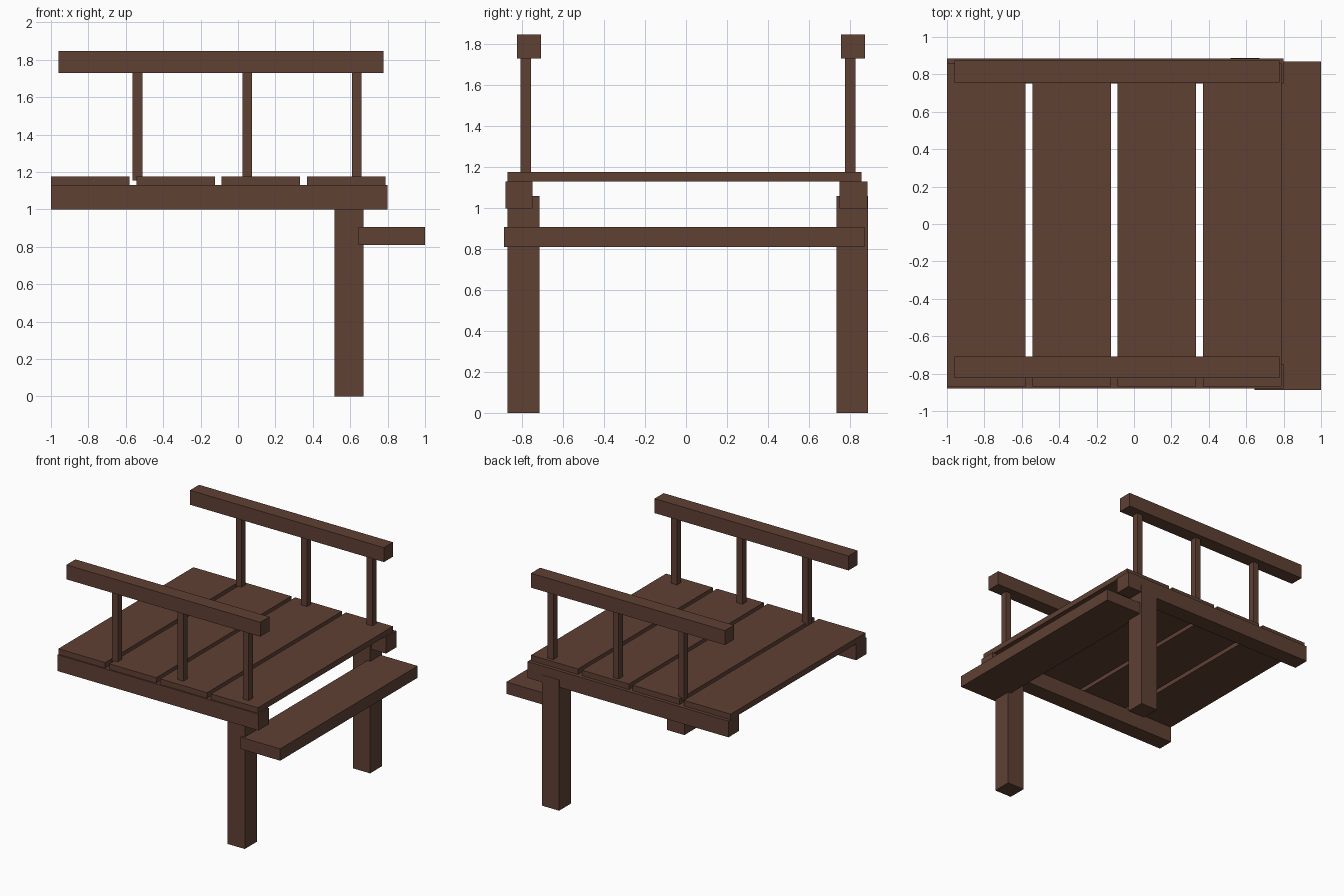
import bpy

if "Cube" in bpy.data.objects:
    bpy.data.objects.remove(bpy.data.objects["Cube"])

wood = bpy.data.materials.new("dark brown wood")
wood.diffuse_color = (0.115, 0.052, 0.034, 1)
wood.use_nodes = True
wood.node_tree.nodes["Principled BSDF"].inputs["Base Color"].default_value = wood.diffuse_color


def box(name, x, y, z):
    """Box from (min, max) ranges on each axis."""
    bpy.ops.mesh.primitive_cube_add(size=1, location=[sum(r) / 2 for r in (x, y, z)])
    ob = bpy.context.object
    ob.name = name
    ob.scale = [r[1] - r[0] for r in (x, y, z)]
    bpy.ops.object.transform_apply(location=False, rotation=False, scale=True)
    ob.data.materials.append(wood)
    return ob


# Deck planks
for i, x0 in enumerate((-1.0, -0.543, -0.088, 0.368)):
    box(f"deck_plank_{i + 1}", (x0, x0 + 0.42), (-0.87, 0.857), (1.13, 1.175))

# Both sides: (name, beam y, leg y, rail y, post y)
sides = (
    ("front", (-0.88, -0.748), (-0.87, -0.715), (-0.824, -0.708), (-0.807, -0.755)),
    ("back", (0.75, 0.885), (0.733, 0.888), (0.757, 0.873), (0.776, 0.828)),
)
for side, beam_y, leg_y, rail_y, post_y in sides:
    box(f"{side}_beam", (-1.0, 0.8), beam_y, (0.998, 1.13))
    box(f"{side}_leg", (0.515, 0.67), leg_y, (0.0, 1.058))
    box(f"{side}_handrail", (-0.96, 0.777), rail_y, (1.73, 1.847))
    for i, x in enumerate((-0.537, 0.049, 0.635)):
        box(f"{side}_rail_post_{i + 1}", (x - 0.026, x + 0.026), post_y, (1.155, 1.74))

# Lower step
box("step", (0.643, 1.0), (-0.888, 0.87), (0.81, 0.906))
